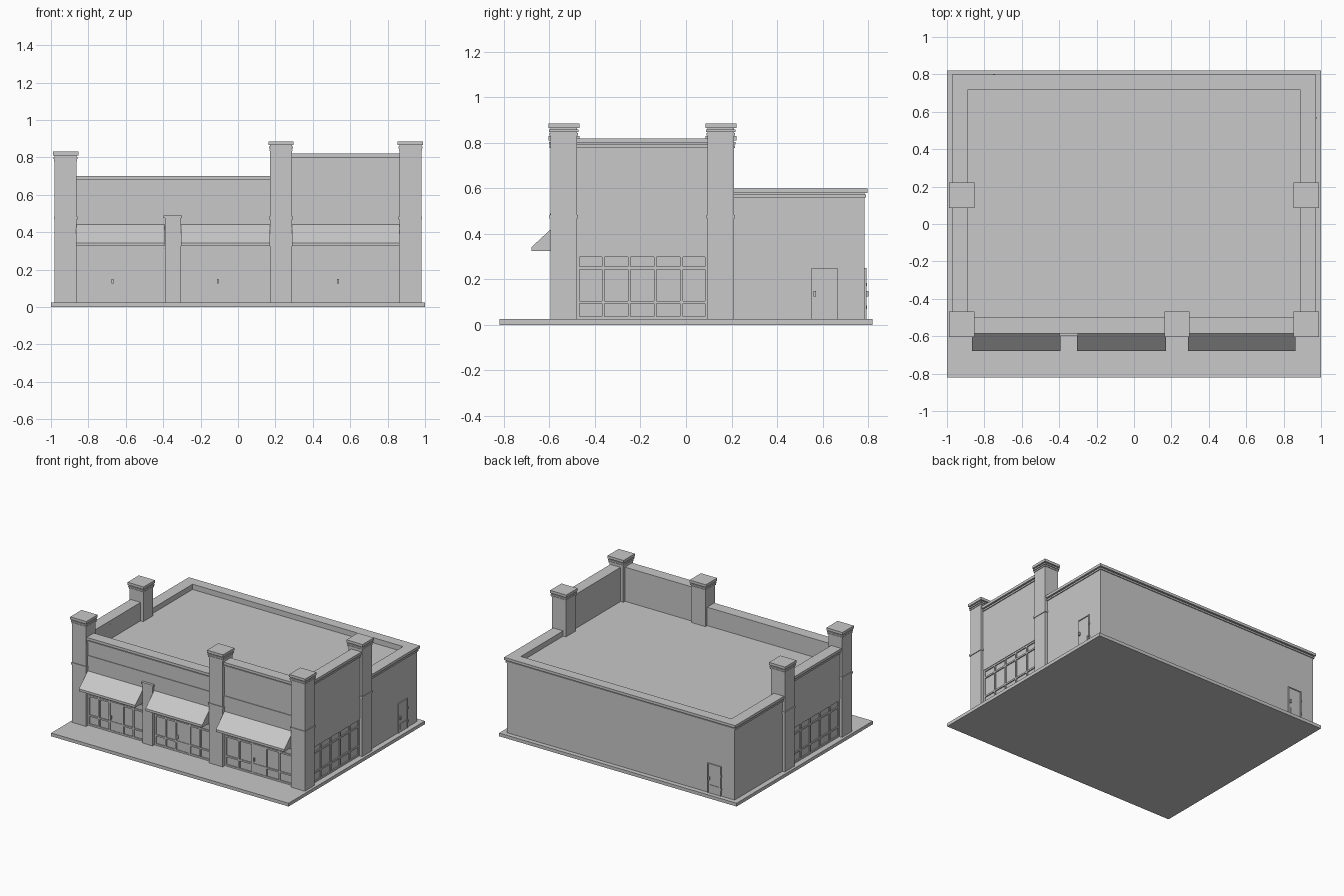
import bpy, bmesh
from mathutils import Matrix, Vector

cube = bpy.data.objects.get("Cube")
if cube:
    bpy.data.objects.remove(cube, do_unlink=True)

gray = bpy.data.materials.new("plain gray")
gray.use_nodes = True
tone = (0.58, 0.58, 0.58, 1)
gray.diffuse_color = tone
gray.node_tree.nodes["Principled BSDF"].inputs["Base Color"].default_value = tone

# Main dimensions
GROUND, ROOF = 0.025, 0.56
SIDE, FRONT, BACK = 0.96, -0.573, 0.785
RECESS = 0.012
INNER_X, INNER_FRONT, INNER_BACK = 0.887, -0.5, 0.72
HEAD = 0.31
LOW, HIGH, REAR = 0.70, 0.82, 0.60
COL_FRONT, COL_REAR = -0.537, 0.153
COL_HALF = 0.058
COL_X, MID_X = 0.922, 0.23
BELT = 0.475


def make_object(name, bm):
    bmesh.ops.recalc_face_normals(bm, faces=bm.faces)
    mesh = bpy.data.meshes.new(name)
    bm.to_mesh(mesh)
    bm.free()
    mesh.materials.append(gray)
    obj = bpy.data.objects.new(name, mesh)
    bpy.context.collection.objects.link(obj)
    return obj


def boxes(name, parts):
    """One object from boxes given as x, y and z spans."""
    bm = bmesh.new()
    for xs, ys, zs in parts:
        spans = [sorted(s) for s in (xs, ys, zs)]
        centre = Vector([(a + b) / 2 for a, b in spans])
        size = Matrix.Diagonal([b - a for a, b in spans] + [1])
        bmesh.ops.create_cube(bm, size=1, matrix=Matrix.Translation(centre) @ size)
    return make_object(name, bm)


def around(c, half):
    return (c - half, c + half)


# Pavement, solid core and wall skins
boxes("pavement", [((-1, 1), (-0.82, 0.82), (0, GROUND))])
core = SIDE - RECESS
boxes("building_core", [((-core, core), (FRONT + RECESS, BACK), (GROUND, ROOF))])
boxes("front_wall", [((-SIDE, SIDE), (FRONT, INNER_FRONT), (HEAD, ROOF)),
                     ((-SIDE, SIDE), (FRONT - 0.005, INNER_FRONT), (BELT, ROOF))])
for side, label in ((-1, "right"), (1, "left")):
    xs = (side * INNER_X, side * SIDE)
    boxes(label + "_wall", [(xs, (COL_REAR, BACK), (GROUND, ROOF)),
                            (xs, (FRONT, COL_REAR), (HEAD, ROOF))])


# Parapets with a two-step cornice on their outer sides
def parapet(name, xs, ys, top, grow):
    parts = [(xs, ys, (ROOF - 0.01, top - 0.005))]
    for out, z0, z1 in ((0.007, 0.04, 0.027), (0.013, 0.02, 0)):
        l, r, f, b = [out * g for g in grow]
        parts.append(((xs[0] - l, xs[1] + r), (ys[0] - f, ys[1] + b), (top - z0, top - z1)))
    boxes(name, parts)


parapet("back_parapet", (-SIDE, SIDE), (INNER_BACK, BACK), REAR, (1, 1, 0, 1))
parapet("front_low_parapet", (-COL_X, MID_X), (FRONT, INNER_FRONT), LOW, (0, 0, 1, 0))
parapet("front_high_parapet", (MID_X, COL_X), (FRONT, INNER_FRONT), HIGH, (0, 0, 1, 0))
for label, xs, top, grow in (("right", (-SIDE, -INNER_X), LOW, (1, 0, 0, 0)),
                             ("left", (INNER_X, SIDE), HIGH, (0, 1, 0, 0))):
    parapet(label + "_front_parapet", xs, (COL_FRONT, COL_REAR), top, grow)
    parapet(label + "_rear_parapet", xs, (COL_REAR, BACK), REAR, grow)


# Columns with a belt band and stepped cap
def column(name, x, y, top):
    steps = ((COL_HALF, GROUND, top - 0.01),
             (COL_HALF + 0.005, BELT - 0.007, BELT + 0.008),
             (COL_HALF + 0.004, top - 0.052, top - 0.042),
             (COL_HALF + 0.007, top - 0.038, top - 0.027),
             (COL_HALF + 0.01, top - 0.02, top))
    boxes(name, [(around(x, h), around(y, h), (z0, z1)) for h, z0, z1 in steps])


TALL, SHORT = 0.885, 0.83
column("front_right_column", -COL_X, COL_FRONT, SHORT)
column("rear_right_column", -COL_X, COL_REAR, SHORT)
column("front_middle_column", MID_X, COL_FRONT, TALL)
column("front_left_column", COL_X, COL_FRONT, TALL)
column("rear_left_column", COL_X, COL_REAR, TALL)

# Low pilaster between the two narrow bays
PIL = -0.348
boxes("pilaster", [(around(PIL, 0.043), (-0.592, FRONT + 0.03), (GROUND, BELT)),
                   (around(PIL, 0.049), (-0.598, FRONT + 0.03), (BELT, 0.49))])


# Sloped awning with a short valance
def awning(name, x0, x1):
    profile = ((FRONT, 0.325), (-0.678, 0.325), (-0.678, 0.343), (FRONT, 0.44))
    bm = bmesh.new()
    face = bm.faces.new([bm.verts.new((x0, y, z)) for y, z in profile])
    grown = bmesh.ops.extrude_face_region(bm, geom=[face])
    verts = [v for v in grown["geom"] if isinstance(v, bmesh.types.BMVert)]
    bmesh.ops.translate(bm, verts=verts, vec=(x1 - x0, 0, 0))
    make_object(name, bm)


# Storefront bars in a wall plane; place maps along-wall spans to x and y
def storefront(name, place, start, end, uprights):
    bar, rows = 0.006, (GROUND + bar_gap, 0.1, 0.25, HEAD - bar_gap)
    parts = [place((start, end), around(z, bar)) for z in rows]
    for u in [start + bar, end - bar] + uprights:
        parts.append(place(around(u, bar), (GROUND, HEAD)))
    boxes(name, parts)


bar_gap = 0.006


def front_plane(u, z, depth=0.008):
    return (u, (FRONT + RECESS, FRONT + RECESS - depth), z)


def side_plane(sign, base):
    return lambda u, z, depth=0.008: ((sign * base, sign * (base + depth)), u, z)


def back_plane(u, z, depth=0.008):
    return (u, (BACK, BACK + depth), z)


# Door leaf with handle, kick plate and hinges
def door(name, place, centre, side=-1, plain=True):
    parts = [place(around(centre, 0.056), (GROUND, 0.25), 0.004),
             place(around(centre + side * 0.042, 0.005), (0.125, 0.15), 0.016)]
    if not plain:
        for edge in (-1, 1):
            parts.append(place(around(centre + edge * 0.053, 0.004), (GROUND, 0.25)))
        parts.append(place(around(centre, 0.056), (0.243, 0.25)))
        parts.append(place(around(centre, 0.038), (0.045, 0.09)))
        for z in (0.07, 0.17):
            parts.append(place(around(centre - side * 0.058, 0.003), (z, z + 0.015), 0.01))
    boxes(name, parts)


# Three front bays, each with awning, bars and a centred door
bays = {"right": (-0.865, -0.392, 0.145), "middle": (-0.305, 0.172, 0.145),
        "left": (0.288, 0.864, 0.17)}
for label, (x0, x1, step) in bays.items():
    mid = (x0 + x1) / 2
    awning(label + "_awning", x0, x1)
    storefront(label + "_storefront", front_plane, x0, x1,
               [mid + o for o in (-step, -0.058, 0.058, step)])
    door(label + "_front_door", front_plane, mid)

# Side storefronts between the columns
y0, y1 = COL_FRONT + COL_HALF, COL_REAR - COL_HALF
panes = [y0 + (y1 - y0) * i / 5 for i in range(1, 5)]
for sign, label in ((-1, "right"), (1, "left")):
    storefront(label + "_side_storefront", side_plane(sign, core), y0, y1, panes)

# Service doors
door("side_service_door", side_plane(1, SIDE), 0.608, plain=False)
door("back_service_door", back_plane, -0.79, side=1, plain=False)
